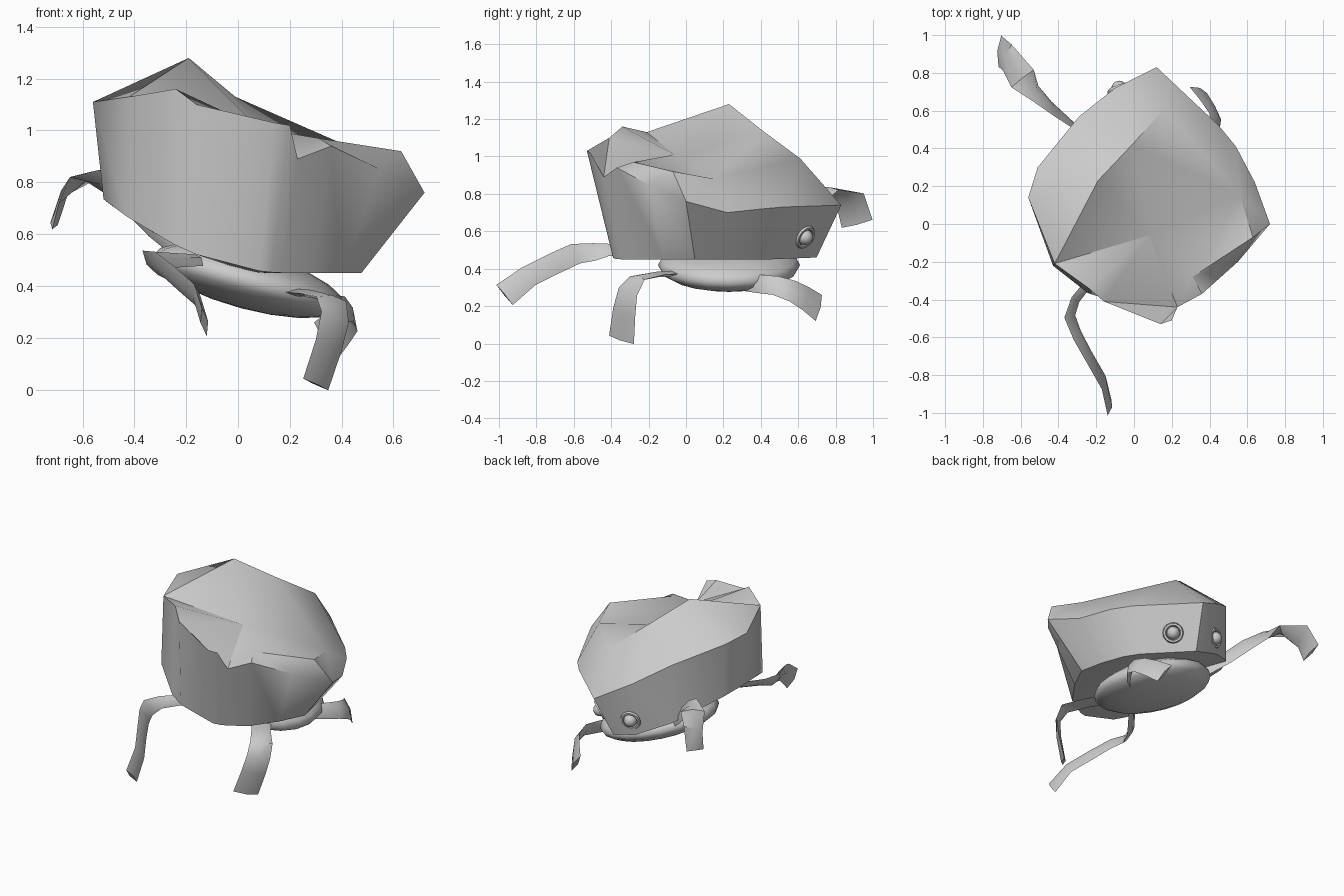
import bpy, bmesh, math
from mathutils import Vector
from mathutils.bvhtree import BVHTree
from mathutils.geometry import delaunay_2d_cdt

default_cube = bpy.data.objects.get("Cube")
if default_cube:
    bpy.data.objects.remove(default_cube, do_unlink=True)

grey = bpy.data.materials.new("plain grey")
grey.use_nodes = True
colour = (.6, .6, .6, 1)
grey.diffuse_color = colour
grey.node_tree.nodes["Principled BSDF"].inputs["Base Color"].default_value = colour


def finish(name, bm, angle=35):
    """Turn a bmesh into a shaded object with the grey material."""
    bmesh.ops.recalc_face_normals(bm, faces=bm.faces[:])
    mesh = bpy.data.meshes.new(name)
    bm.to_mesh(mesh)
    bm.free()
    mesh.materials.append(grey)
    obj = bpy.data.objects.new(name, mesh)
    bpy.context.collection.objects.link(obj)
    bpy.ops.object.select_all(action="DESELECT")
    obj.select_set(True)
    bpy.context.view_layer.objects.active = obj
    bpy.ops.object.shade_smooth_by_angle(angle=math.radians(angle))
    return obj


# Shell: an irregular tilted rim; the fourth value is the taper of the wall below
rim_data = (
    (.12, .83, .74, .8), (-.1, .72, .86, .96), (-.29, .57, .98, 1), (-.51, .3, 1.08, .93),
    (-.56, .14, 1.11, .9), (-.42, -.21, 1.13, 1.03), (-.24, -.34, 1.16, 1.05),
    (-.16, -.41, 1.1, .97), (.14, -.53, 1.03, .8), (.2, -.51, 1.02, .8),
    (.23, -.44, .89, .85), (.36, -.37, .94, .84), (.55, -.2, .85, .78),
    (.72, 0, .76, .72), (.64, .22, .7, .75), (.54, .41, .72, .78), (.45, .52, .73, .8))
rim = [Vector(p[:3]) for p in rim_data]
lid_data = dict(
    peak=(-.19, .23, 1.28), back=(.16, .61, .99), notch=(.31, -.28, .97),
    spike=(.63, -.07, .92), dip=(.08, -.06, 1.01), side=(.56, .15, .88),
    shoulder=(-.01, .42, 1.13))
lid_names = list(lid_data)
creases = (("peak", "dip"), ("peak", "shoulder"), ("shoulder", "back"),
           ("back", "side"), ("side", "spike"), ("dip", "notch"), ("notch", "spike"))


def lower_point(p, taper):
    """Draw a rim point inwards and down to the tilted underside."""
    x = -.15 + (p.x + .15) * taper
    y = .17 + (p.y - .17) * taper
    return Vector((x, y, .45 + .55 * max(0, .2 - x) ** 2))


bm = bmesh.new()
points = rim + [Vector(p) for p in lid_data.values()]
count = len(rim)
edges = [(i, (i + 1) % count) for i in range(count)]
folds = [tuple(count + lid_names.index(n) for n in pair) for pair in creases]
flat, _, triangles, origins, _, _ = delaunay_2d_cdt(
    [p.xy for p in points], edges + folds, [], 1, .0001)
top = [bm.verts.new(p) for p in points]
for tri in triangles:
    bm.faces.new([top[origins[i][0]] for i in tri])
low = [bm.verts.new(lower_point(p, d[3])) for p, d in zip(rim, rim_data)]
belly = bm.verts.new((.05, .15, .45))
for a, b in edges:
    bm.faces.new((top[a], top[b], low[b], low[a]))
    bm.faces.new((low[a], low[b], belly))
bmesh.ops.recalc_face_normals(bm, faces=bm.faces[:])
shell_surface = BVHTree.FromBMesh(bm)
finish("shell", bm, 40)

# Soft body tucked under the shell
bm = bmesh.new()
bmesh.ops.create_uvsphere(bm, u_segments=20, v_segments=10, radius=1)
for v in bm.verts:
    v.co = Vector((v.co.x * .38, v.co.y * .38, v.co.z * .11))
body = finish("body", bm, 60)
body.location = (.04, .23, .42)
body.rotation_euler.y = math.radians(15)


# Ribbon legs: a path swept with a width direction that turns to the foot
def leg(name, path, root_side, foot_side, widths, thickness=.03):
    path = [Vector(p) for p in path]
    root_side, foot_side = Vector(root_side), Vector(foot_side)
    bm = bmesh.new()
    sections = []
    for i, p in enumerate(path):
        along = (path[min(i + 1, len(path) - 1)] - path[max(i - 1, 0)]).normalized()
        side = root_side.lerp(foot_side, i / (len(path) - 1))
        side = (side - along * side.dot(along)).normalized() * widths[i] / 2
        out = along.cross(side).normalized() * thickness / 2
        sections.append([bm.verts.new(p + offset) for offset in
                         (side, out, -side, -out)])
    for s, t in zip(sections, sections[1:]):
        for j in range(4):
            k = (j + 1) % 4
            bm.faces.new((s[j], s[k], t[k], t[j]))
    bm.faces.new(sections[0])
    bm.faces.new(sections[-1])
    finish(name, bm, 45)


leg("front_right_leg",
    ((-.15, -.2, .5), (-.31, -.4, .5), (-.34, -.49, .49), (-.3, -.59, .48),
     (-.24, -.7, .43), (-.16, -.84, .36), (-.13, -.97, .26)),
    (-.7, .3, .8), (-.2, -.4, 1), (.06, .08, .11, .12, .12, .12, .14))
leg("back_right_leg",
    ((-.2, .42, .52), (-.33, .53, .63), (-.43, .61, .73), (-.52, .69, .8),
     (-.59, .77, .82), (-.67, .88, .76), (-.71, .915, .64)),
    (.6, -.6, .4), (0, -1, 0), (.08, .1, .12, .13, .15, .17, .17))
leg("front_left_leg",
    ((.15, .05, .38), (.28, -.15, .37), (.36, -.26, .35), (.375, -.31, .28),
     (.35, -.33, .17), (.3, -.345, .02)),
    (1, .7, 0), (.6, .8, -.2), (.12, .12, .14, .15, .16, .17))
leg("back_left_leg",
    ((.2, .25, .34), (.36, .38, .32), (.43, .48, .31), (.43, .57, .28),
     (.39, .64, .24), (.34, .71, .19)),
    (.2, 0, -1), (.6, -.3, -.7), (.1, .1, .11, .13, .15, .17))


# Eyes: a ball in a raised ring, seated on the shell wall
def eye(side, near):
    spot, normal, _, _ = shell_surface.find_nearest(Vector(near))
    turn = normal.to_track_quat("Z", "Y")
    bm = bmesh.new()
    bmesh.ops.create_uvsphere(bm, u_segments=16, v_segments=8, radius=.042)
    ball = finish(side + "_eye", bm, 60)
    bpy.ops.mesh.primitive_torus_add(major_radius=.055, minor_radius=.012,
                                     major_segments=20, minor_segments=6)
    ring = bpy.context.object
    ring.name = side + "_eye_rim"
    ring.data.materials.append(grey)
    bpy.ops.object.shade_smooth_by_angle(angle=math.radians(60))
    for part in (ball, ring):
        part.location = spot
        part.rotation_euler = turn.to_euler()


eye("left", (.22, .65, .56))
eye("right", (-.08, .72, .6))
